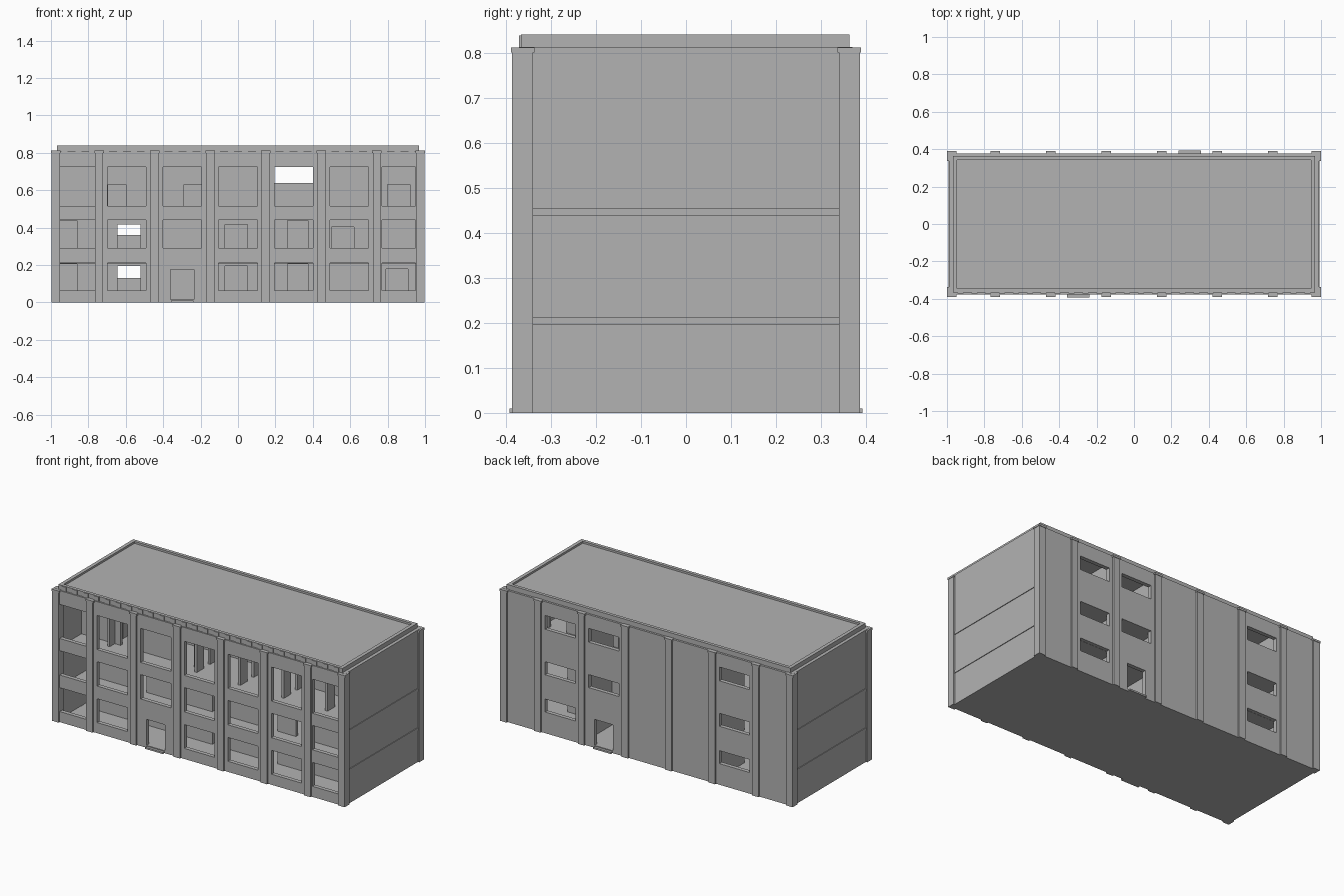
import bpy, bmesh

if "Cube" in bpy.data.objects:
    bpy.data.objects.remove(bpy.data.objects["Cube"])

# Mid grey plaster
plaster = bpy.data.materials.new("plaster")
plaster.diffuse_color = (0.45, 0.45, 0.45, 1)
plaster.use_nodes = True
plaster.node_tree.nodes["Principled BSDF"].inputs["Base Color"].default_value = plaster.diffuse_color


def finish(bm, name):
    bmesh.ops.recalc_face_normals(bm, faces=bm.faces)
    me = bpy.data.meshes.new(name)
    bm.to_mesh(me)
    bm.free()
    me.materials.append(plaster)
    ob = bpy.data.objects.new(name, me)
    bpy.context.collection.objects.link(ob)
    return ob


def add_box(bm, x0, x1, y0, y1, z0, z1):
    vs = bmesh.ops.create_cube(bm, size=1)["verts"]
    for v in vs:
        v.co.x = x1 if v.co.x > 0 else x0
        v.co.y = y1 if v.co.y > 0 else y0
        v.co.z = z1 if v.co.z > 0 else z0


def boxes(name, items):
    bm = bmesh.new()
    for b in items:
        add_box(bm, *b)
    return finish(bm, name)


def wall(name, x0, x1, z0, z1, y, thick, holes):
    """Flat wall in the xz plane with rectangular openings (xa, xb, za, zb)."""
    xs = sorted({x0, x1, *[h[0] for h in holes], *[h[1] for h in holes]})
    zs = sorted({z0, z1, *[h[2] for h in holes], *[h[3] for h in holes]})
    bm = bmesh.new()
    for xa, xb in zip(xs, xs[1:]):
        for za, zb in zip(zs, zs[1:]):
            cx, cz = (xa + xb) / 2, (za + zb) / 2
            if any(h[0] < cx < h[1] and h[2] < cz < h[3] for h in holes):
                continue
            bm.faces.new([bm.verts.new(p) for p in
                          ((xa, y, za), (xb, y, za), (xb, y, zb), (xa, y, zb))])
    bmesh.ops.remove_doubles(bm, verts=bm.verts, dist=1e-5)
    r = bmesh.ops.extrude_face_region(bm, geom=bm.faces[:], use_keep_orig=True)
    bmesh.ops.translate(bm, vec=(0, thick, 0),
                        verts=[g for g in r["geom"] if isinstance(g, bmesh.types.BMVert)])
    bmesh.ops.dissolve_limit(bm, angle_limit=0.01, verts=bm.verts, edges=bm.edges)
    return finish(bm, name)


BAY = 0.297
HALF = 0.103
WALL_Y = 0.376
T = 0.025
bay_x = [BAY * i for i in range(-3, 4)]
pil_x = [BAY * (i + 0.5) for i in range(-3, 3)]

# Front facade: end bays open from pilaster to pilaster, door in bay 3
front = []
for row, (za, zb) in enumerate([(0.065, 0.212), (0.29, 0.44), (0.515, 0.725)]):
    for i, x in enumerate(bay_x):
        if i == 2 and row == 0:
            front.append((-0.36, -0.235, 0.015, 0.175))
        elif i == 0:
            front.append((-0.955, -0.763, za, zb))
        elif i == 6:
            front.append((0.77, 0.95, za, zb))
        else:
            front.append((x - HALF, x + HALF, za, zb))
wall("front_wall", -0.985, 0.985, 0, 0.81, -WALL_Y, T, front)

# Back facade: windows in three bays, one door
back = []
for row, (za, zb) in enumerate([(0.13, 0.21), (0.36, 0.44), (0.64, 0.725)]):
    for i in (1, 4, 5):
        if i == 4 and row == 0:
            back.append((0.235, 0.36, 0.015, 0.175))
        else:
            back.append((bay_x[i] - HALF, bay_x[i] + HALF, za, zb))
wall("back_wall", -0.985, 0.985, 0, 0.81, WALL_Y, -T, back)

# Side walls with floor bands
side = []
for s in (-1, 1):
    a, b = sorted((s * 0.962, s * 0.988))
    side.append((a, b, -0.37, 0.37, 0, 0.813))
    a, b = sorted((s * 0.98, s * 0.992))
    for z in (0.195, 0.437):
        side.append((a, b, -0.34, 0.34, z, z + 0.018))
boxes("side_walls", side)

# Pilasters and their caps
pils, caps = [], []
for s in (-1, 1):
    for x in pil_x:
        y0, y1 = sorted((s * 0.365, s * 0.386))
        pils.append((x - 0.022, x + 0.022, y0, y1, 0, 0.80))
        y0, y1 = sorted((s * 0.362, s * 0.389))
        caps.append((x - 0.026, x + 0.026, y0, y1, 0.80, 0.812))
    for sx in (-1, 1):
        y0, y1 = sorted((s * 0.34, s * 0.386))
        x0, x1 = sorted((sx * 0.952, sx * 0.997))
        pils.append((x0, x1, y0, y1, 0, 0.80))
        y0, y1 = sorted((s * 0.337, s * 0.389))
        x0, x1 = sorted((sx * 0.949, sx))
        caps.append((x0, x1, y0, y1, 0.80, 0.812))
boxes("pilasters", pils)
boxes("pilaster_caps", caps)

# Floors and roof slab
boxes("floors", [(-0.98, 0.98, -0.37, 0.37, 0, 0.012),
                 (-0.97, 0.97, -0.355, 0.355, 0.209, 0.213),
                 (-0.97, 0.97, -0.355, 0.355, 0.442, 0.455)])
boxes("roof", [(-0.96, 0.96, -0.36, 0.36, 0.79, 0.828)])

# Parapet rim
boxes("parapet", [(-0.968, 0.968, -0.366, -0.346, 0.795, 0.84),
                  (-0.968, 0.968, 0.343, 0.363, 0.795, 0.84),
                  (-0.968, -0.946, -0.346, 0.343, 0.795, 0.84),
                  (0.946, 0.968, -0.346, 0.343, 0.795, 0.84)])

# Small blocks along the front eave
boxes("eave_blocks", [(x - 0.016, x + 0.016, -0.371, -0.36, 0.80, 0.838)
                      for x in [BAY / 4 * (k + 0.5) for k in range(-13, 13)]])

# Door steps
boxes("door_steps", [(-0.358, -0.238, -0.392, -0.37, 0, 0.01),
                     (0.238, 0.358, 0.37, 0.392, 0, 0.01)])

# Corridor walls with doorways on the lower two storeys, solid wall behind
for n, (z0, z1) in enumerate([(0.012, 0.209), (0.213, 0.442)]):
    top = 0.195 if n == 0 else 0.418
    doors = [(a, b, z0, top) for a, b in ((-0.645, -0.52), (-0.07, 0.05))]
    doors += [(-0.96, -0.86, z0, z1 - 0.003), (0.265, 0.375, z0, z1 - 0.003)]
    doors.append((0.50, 0.62, z0, 0.404) if n else (0.79, 0.91, z0, 0.18))
    wall("corridor_wall_%d" % (n + 1), -0.962, 0.962, z0, z1, -0.15, 0.02, doors)
    wall("rear_wall_%d" % (n + 1), -0.445, 0.742, z0, z1, 0.08, 0.014, [])

# Upper storey: corridor wall pieces, open in the stair bay
wall("upper_corridor_wall_left", -0.962, -0.148, 0.455, 0.79, -0.15, 0.02,
     [(-0.695, -0.60, 0.455, 0.63), (-0.29, -0.195, 0.455, 0.63)])
wall("upper_rear_wall", -0.445, 0.148, 0.455, 0.79, 0.08, 0.014, [])
wall("upper_corridor_wall_right", 0.445, 0.962, 0.455, 0.79, 0.0, 0.02,
     [(0.80, 0.92, 0.455, 0.63)])

# Cross partitions behind the corridor, and stub walls in the upper front rooms
boxes("partitions", [(x - 0.008, x + 0.008, 0.08, 0.352, z0, z1)
                     for x in (pil_x[0], pil_x[1], pil_x[3], pil_x[4])
                     for z0, z1 in ((0.012, 0.209), (0.213, 0.442), (0.455, 0.79))])
boxes("stub_walls", [(x - 0.008, x + 0.008, y0, y1, 0.455, 0.79)
                     for x in (pil_x[0], pil_x[2], pil_x[3], pil_x[4], pil_x[5])
                     for y0, y1 in ((-0.20, -0.13), (-0.07, 0.0))])
